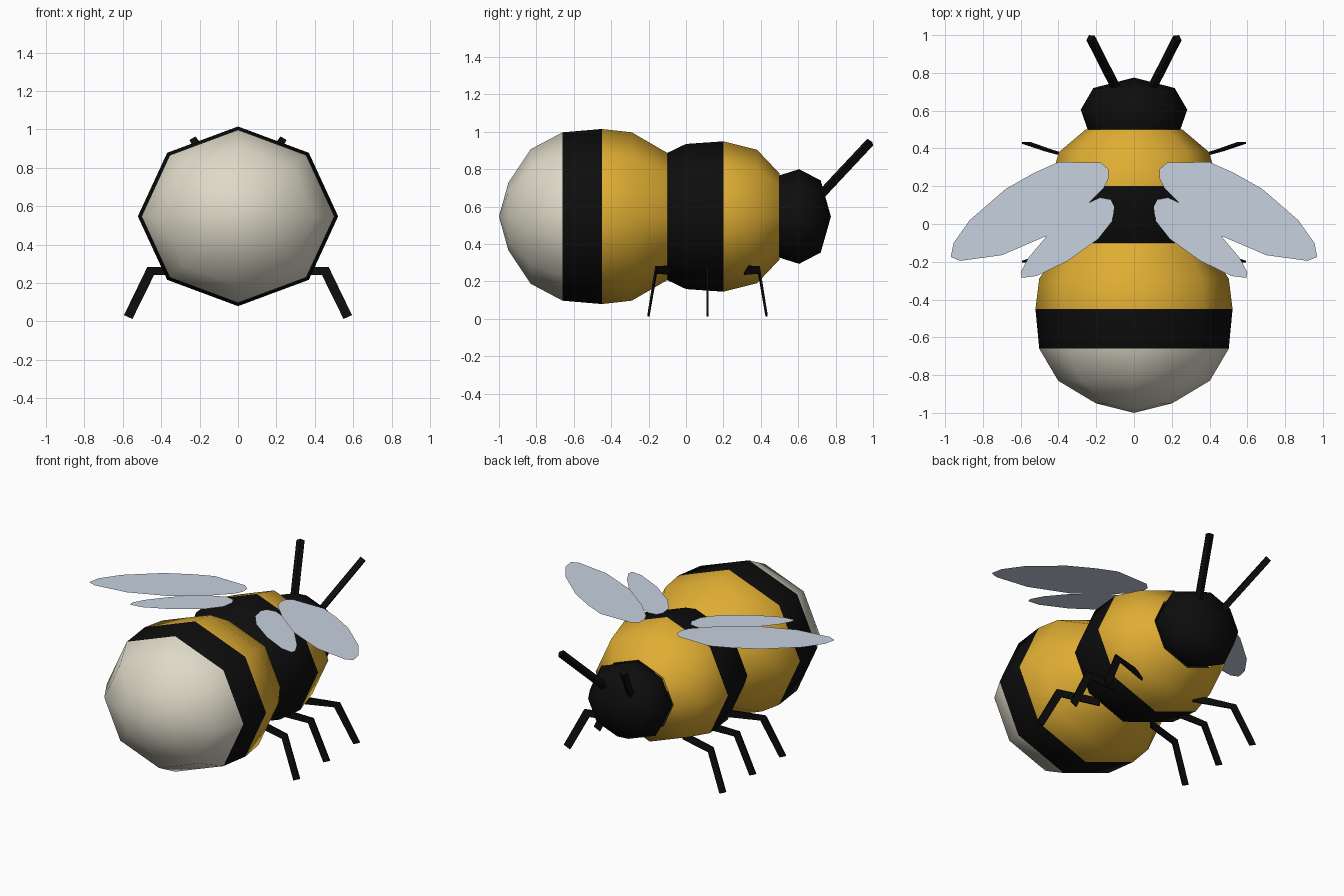
import bpy, bmesh, math
from mathutils import Vector

if "Cube" in bpy.data.objects:
    bpy.data.objects.remove(bpy.data.objects["Cube"])


def material(name, rgb):
    m = bpy.data.materials.new(name)
    m.diffuse_color = (*rgb, 1)
    m.use_nodes = True
    m.node_tree.nodes["Principled BSDF"].inputs["Base Color"].default_value = m.diffuse_color
    return m


YELLOW = material("honey_yellow", (0.74, 0.42, 0.033))
BLACK = material("black", (0.004, 0.004, 0.004))
CREAM = material("cream", (0.73, 0.70, 0.58))
WING = material("pale_blue_grey", (0.57, 0.64, 0.74))

CENTRE_Z = 0.547
WIDEN = 1.115  # body is a little wider than tall


def finish(name, bm, mats):
    bmesh.ops.recalc_face_normals(bm, faces=bm.faces)
    mesh = bpy.data.meshes.new(name)
    bm.to_mesh(mesh)
    bm.free()
    for m in mats:
        mesh.materials.append(m)
    ob = bpy.data.objects.new(name, mesh)
    bpy.context.collection.objects.link(ob)
    return ob


def lathe(name, profile, mats, band):
    """Eight-sided lathe along y; band(y) picks the material of each ring of faces."""
    bm = bmesh.new()
    rings = []
    for y, r in profile:
        if r == 0:
            rings.append([bm.verts.new((0, y, CENTRE_Z))] * 8)
        else:
            rings.append([bm.verts.new((r * WIDEN * math.sin(k * math.pi / 4), y,
                                        CENTRE_Z + r * math.cos(k * math.pi / 4)))
                          for k in range(8)])
    for i in range(len(rings) - 1):
        a, b = rings[i], rings[i + 1]
        for k in range(8):
            j = (k + 1) % 8
            loop = list(dict.fromkeys([a[k], a[j], b[j], b[k]]))
            f = bm.faces.new(loop)
            f.smooth = True
            f.material_index = band((profile[i][0] + profile[i + 1][0]) / 2)
    return finish(name, bm, mats)


# Striped abdomen, thorax and head
lathe("abdomen", [(-1, 0), (-0.95, 0.18), (-0.83, 0.36), (-0.66, 0.45),
                  (-0.45, 0.468), (-0.29, 0.45), (-0.10, 0.34)],
      [CREAM, BLACK, YELLOW], lambda y: 0 if y < -0.66 else 1 if y < -0.45 else 2)
lathe("thorax", [(-0.10, 0.34), (0, 0.388), (0.2, 0.402), (0.38, 0.357), (0.5, 0.23)],
      [BLACK, YELLOW], lambda y: 0 if y < 0.2 else 1)
lathe("head", [(0.5, 0.22), (0.605, 0.253), (0.72, 0.193), (0.775, 0)],
      [BLACK], lambda y: 0)


# Thin bent ribbon legs
def leg(name, side, root, knee, foot):
    bm = bmesh.new()
    half = [(0, 0.025), (0.018, 0.02), (0.022, 0.010)]  # half width offsets (x, z)
    rows = []
    for (x, y, z), (ox, oz) in zip((root, knee, foot), half):
        rows.append([bm.verts.new((side * (x + s * ox), y + t, z + s * oz))
                     for s, t in ((1, -0.005), (1, 0.005), (-1, 0.005), (-1, -0.005))])
    for a, b in zip(rows, rows[1:]):
        for k in range(4):
            j = (k + 1) % 4
            bm.faces.new((a[k], a[j], b[j], b[k]))
    bm.faces.new(rows[0])
    bm.faces.new(rows[-1])
    finish(name, bm, [BLACK])


# Straight four-sided feelers
def antenna(name, side, start, end):
    a = Vector((side * start[0], start[1], start[2]))
    b = Vector((side * end[0], end[1], end[2]))
    d = b - a
    bm = bmesh.new()
    bmesh.ops.create_cone(bm, cap_ends=True, segments=4, radius1=0.025,
                          radius2=0.025, depth=d.length)
    bm.transform(d.to_track_quat('Z', 'Y').to_matrix().to_4x4())
    bmesh.ops.translate(bm, verts=bm.verts, vec=(a + b) / 2)
    finish(name, bm, [BLACK])


# Flat single-sheet wings
def wing(name, side, outline, z):
    bm = bmesh.new()
    f = bm.faces.new([bm.verts.new((side * x, y, z)) for x, y in outline])
    f.normal_update()
    if f.normal.z < 0:
        f.normal_flip()
    mesh = bpy.data.meshes.new(name)
    bm.to_mesh(mesh)
    bm.free()
    mesh.materials.append(WING)
    bpy.context.collection.objects.link(bpy.data.objects.new(name, mesh))


FORE = [(0.135, 0.29), (0.175, 0.325), (0.40, 0.328), (0.53, 0.27), (0.68, 0.185),
        (0.87, 0.02), (0.955, -0.10), (0.97, -0.175), (0.92, -0.195), (0.70, -0.165),
        (0.455, -0.06), (0.27, 0.08), (0.16, 0.19), (0.135, 0.24)]
HIND = [(0.105, 0.09), (0.125, 0.13), (0.18, 0.14), (0.30, 0.085), (0.455, -0.055),
        (0.56, -0.18), (0.60, -0.255), (0.595, -0.285), (0.515, -0.275),
        (0.35, -0.195), (0.19, -0.08), (0.115, 0.015)]

for side, word in ((-1, "left"), (1, "right")):
    for label, s in (("front", 1), ("middle", 0), ("rear", -1)):
        mid = 0.115
        leg(f"{label}_leg_{word}", side, (0.20, mid + s * 0.20, 0.26),
            (0.455, mid + s * 0.275, 0.262), (0.572, mid + s * 0.315, 0.022))
    antenna(f"antenna_{word}", side, (0.08, 0.69, 0.63), (0.23, 0.985, 0.945))
    wing(f"fore_wing_{word}", side, FORE, 0.912)
    wing(f"hind_wing_{word}", side, HIND, 0.905)
